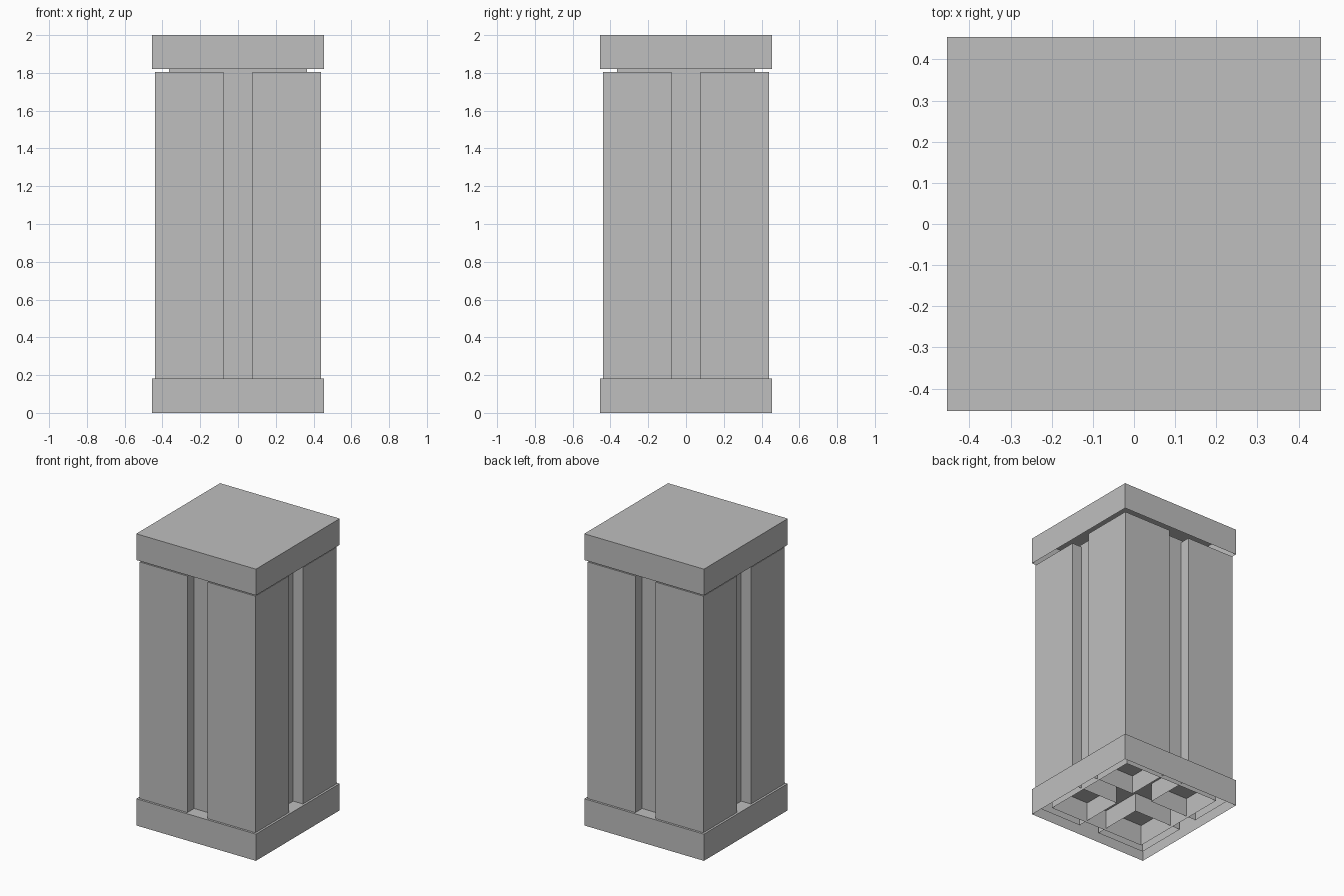
import bpy
import bmesh
from mathutils import Vector

cube = bpy.data.objects.get("Cube")
if cube:
    bpy.data.objects.remove(cube, do_unlink=True)

# Single plain grey
grey = bpy.data.materials.new("plain_grey")
grey.use_nodes = True
colour = (0.52, 0.52, 0.52, 1)
grey.diffuse_color = colour
grey.node_tree.nodes["Principled BSDF"].inputs["Base Color"].default_value = colour


def open_box(name, x, y, width, bottom, top):
    """Square hollow box with a closed top and an open underside."""
    bm = bmesh.new()
    bmesh.ops.create_cube(bm, size=1)
    bmesh.ops.scale(bm, vec=(width, width, top - bottom), verts=bm.verts)
    bmesh.ops.translate(bm, vec=Vector((x, y, (bottom + top) / 2)), verts=bm.verts)
    bm.normal_update()
    underside = [f for f in bm.faces if f.normal.z < -0.5]
    bmesh.ops.delete(bm, geom=underside, context='FACES_ONLY')
    mesh = bpy.data.meshes.new(name)
    bm.to_mesh(mesh)
    bm.free()
    mesh.materials.append(grey)
    obj = bpy.data.objects.new(name, mesh)
    bpy.context.collection.objects.link(obj)
    return obj


# Hollow base and cap, with the recessed core between them
WIDTH = 0.908
open_box("base", 0, 0, WIDTH, 0, 0.183)
open_box("cap", 0, 0, WIDTH, 1.82, 2)
open_box("core", 0, 0, 0.73, 0.04, 1.822)

# Four corner columns, leaving a vertical groove on every side
INNER, OUTER = 0.077, 0.439
centre = (INNER + OUTER) / 2
for side, sx in (("left", 1), ("right", -1)):
    for end, sy in (("front", -1), ("back", 1)):
        open_box(f"column_{end}_{side}", sx * centre, sy * centre,
                 OUTER - INNER, 0.055, 1.805)
